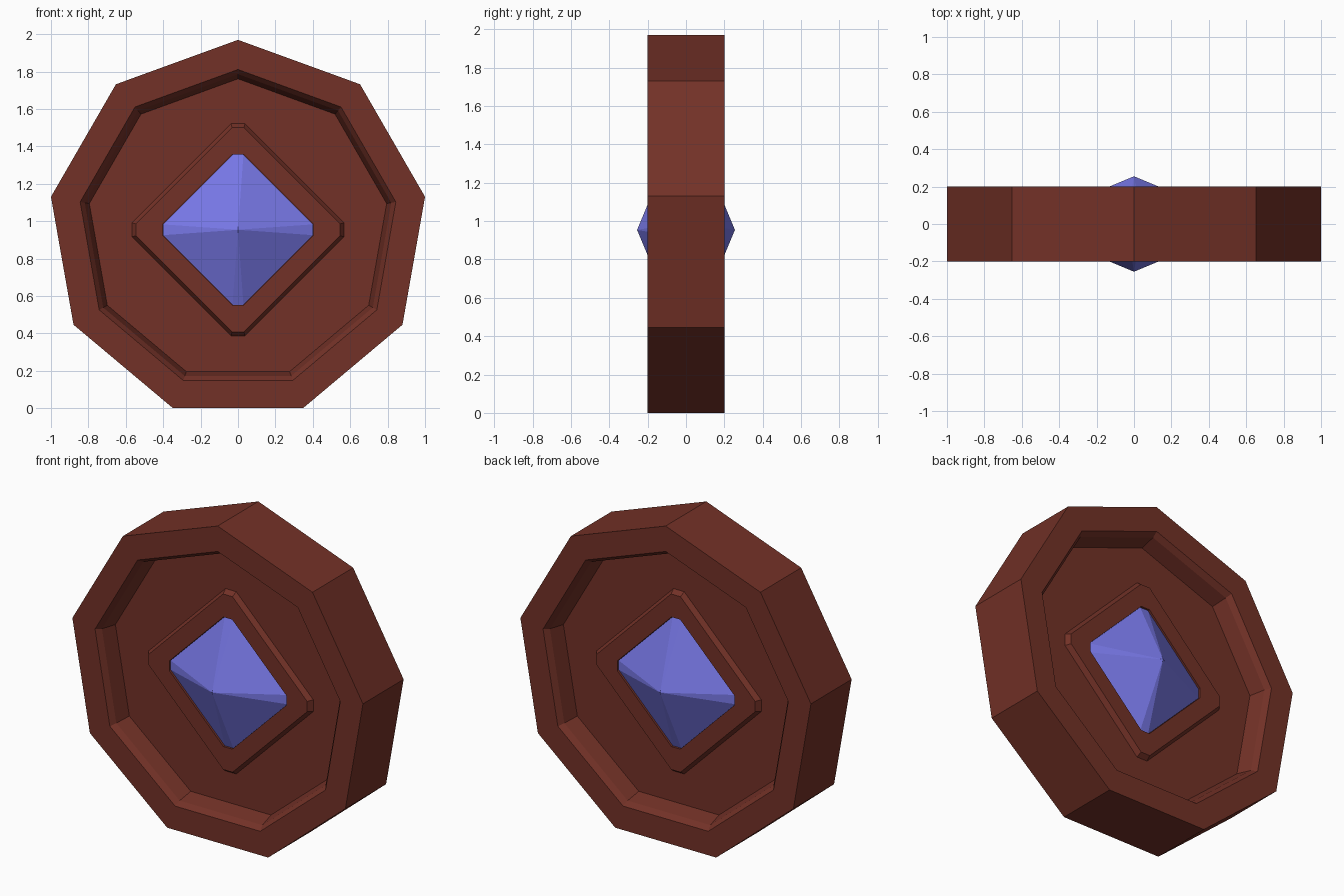
import bpy
import bmesh
import math

if "Cube" in bpy.data.objects:
    bpy.data.objects.remove(bpy.data.objects["Cube"], do_unlink=True)

R = 1.0154                               # nonagon radius giving a width of 2
CZ = R * math.cos(math.radians(20))      # centre height so the flat side rests on z = 0


def make_material(name, color):
    mat = bpy.data.materials.new(name)
    mat.use_nodes = True
    mat.diffuse_color = color
    mat.node_tree.nodes["Principled BSDF"].inputs["Base Color"].default_value = color
    return mat


def nonagon(r):
    """Nine-sided outline with a corner at the top."""
    return [(r * math.sin(math.tau * i / 9), r * math.cos(math.tau * i / 9)) for i in range(9)]


def diamond(reach, half):
    """Diamond outline with its four tips cut flat."""
    points = []
    for i in range(4):
        a = math.pi / 2 * i
        s, c = math.sin(a), math.cos(a)
        for t in (-half, half):
            points.append((reach * s + t * c, reach * c - t * s))
    return points


def build(name, rings, mat, cap=False, apex=None, join=False):
    """Skin outlines from the rim inwards, on both the front and the back."""
    bm = bmesh.new()
    starts = []
    for side in (-1, 1):
        loops = [[bm.verts.new((x, side * y, CZ + z)) for x, z in outline] for outline, y in rings]
        starts.append(loops[0])
        n = len(loops[0])
        for a, b in zip(loops, loops[1:]):
            for i in range(n):
                j = (i + 1) % n
                bm.faces.new((a[i], a[j], b[j], b[i]))
        last = loops[-1]
        if cap:
            bm.faces.new(last)
        if apex is not None:
            tip = bm.verts.new((0, side * apex, CZ))
            for i in range(n):
                bm.faces.new((last[i], last[(i + 1) % n], tip))
    if join:
        a, b = starts
        for i in range(len(a)):
            j = (i + 1) % len(a)
            bm.faces.new((a[i], a[j], b[j], b[i]))
    bmesh.ops.remove_doubles(bm, verts=bm.verts, dist=1e-5)
    bmesh.ops.recalc_face_normals(bm, faces=bm.faces)
    mesh = bpy.data.meshes.new(name)
    bm.to_mesh(mesh)
    bm.free()
    mesh.materials.append(mat)
    obj = bpy.data.objects.new(name, mesh)
    bpy.context.collection.objects.link(obj)
    return obj


brown = make_material("reddish brown", (0.171, 0.031, 0.020, 1))
blue = make_material("violet blue", (0.19, 0.19, 0.81, 1))

# Nine-sided disc with a chamfered, recessed panel on each face
build("disc_body",
      [(nonagon(R), 0.20), (nonagon(0.857), 0.20), (nonagon(0.832), 0.167), (nonagon(0.807), 0.07)],
      brown, cap=True, join=True)

# Raised bevelled diamond setting with a shallow socket
build("gem_setting",
      [(diamond(0.567, 0.037), 0.07), (diamond(0.546, 0.032), 0.10),
       (diamond(0.403, 0.03), 0.10), (diamond(0.403, 0.03), 0.07)],
      brown, join=True)

# Faceted gem showing on both faces
build("gem", [(diamond(0.402, 0.029), 0.088)], blue, apex=0.255, join=True)
